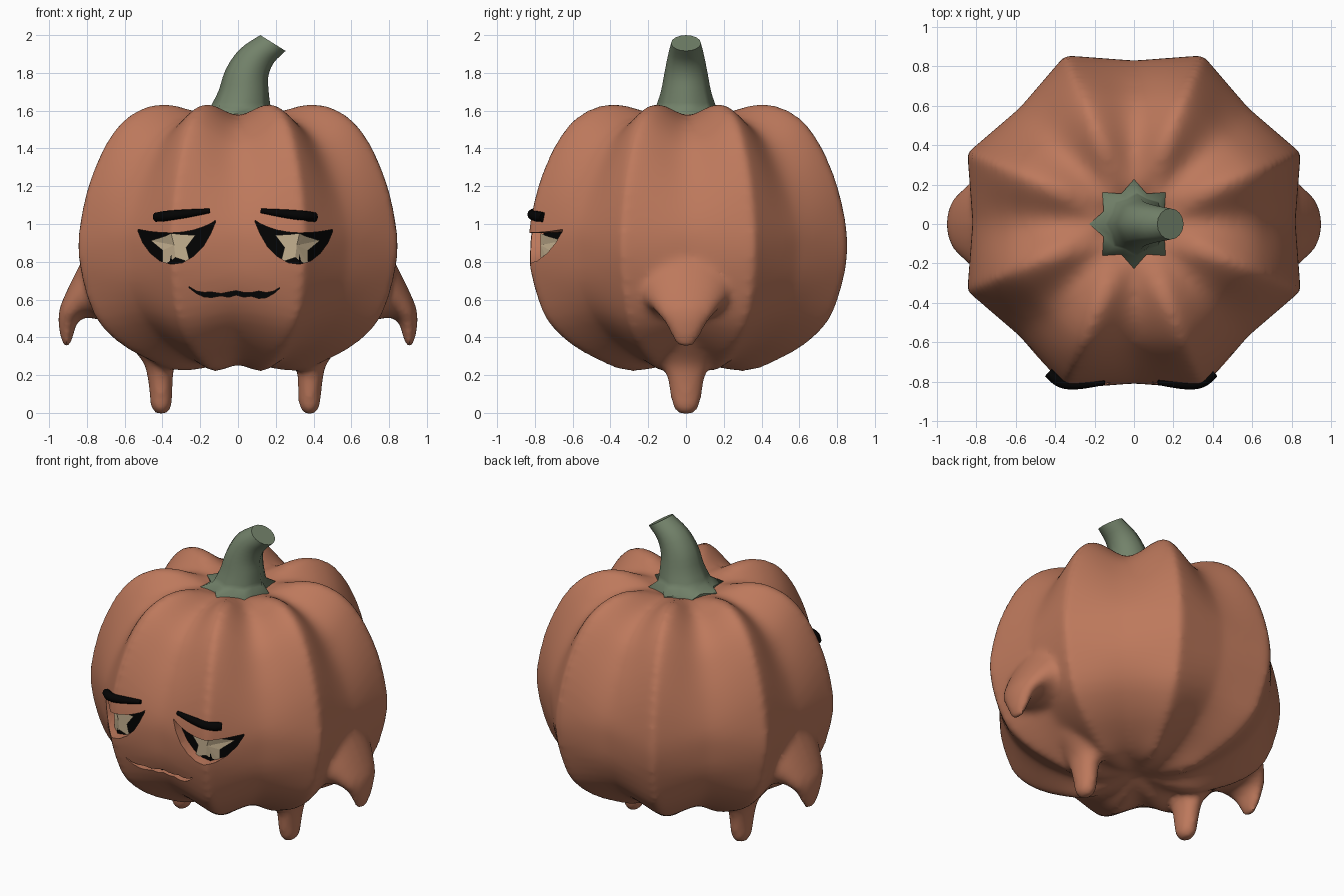
import bpy, bmesh, math
from mathutils import Vector

if "Cube" in bpy.data.objects:
    bpy.data.objects.remove(bpy.data.objects["Cube"])


def material(name, rgb):
    m = bpy.data.materials.new(name)
    m.diffuse_color = (*rgb, 1)
    m.use_nodes = True
    m.node_tree.nodes["Principled BSDF"].inputs["Base Color"].default_value = m.diffuse_color
    return m


ORANGE = material("pumpkin orange", (0.51, 0.19, 0.107))
GREEN = material("stem green", (0.17, 0.223, 0.144))
BLACK = material("black", (0.001, 0.001, 0.001))
TAN = material("pale tan", (0.56, 0.44, 0.28))


def add_mesh(name, verts, faces, mats):
    me = bpy.data.meshes.new(name)
    me.from_pydata(verts, [], faces)
    bm = bmesh.new()
    bm.from_mesh(me)
    bmesh.ops.recalc_face_normals(bm, faces=bm.faces)
    bm.to_mesh(me)
    bm.free()
    for m in mats:
        me.materials.append(m)
    ob = bpy.data.objects.new(name, me)
    bpy.context.collection.objects.link(ob)
    return ob


def loft(name, rings, mats):
    """Skin a list of equal-sized rings and cap both ends."""
    n = len(rings[0])
    faces = [(i * n + j, i * n + (j + 1) % n, (i + 1) * n + (j + 1) % n, (i + 1) * n + j)
             for i in range(len(rings) - 1) for j in range(n)]
    last = (len(rings) - 1) * n
    faces += [tuple(range(n)), tuple(range(last, last + n))]
    return add_mesh(name, [v for r in rings for v in r], faces, mats)


def select(ob):
    bpy.ops.object.select_all(action='DESELECT')
    ob.select_set(True)
    bpy.context.view_layer.objects.active = ob


def smooth(ob, angle=40):
    select(ob)
    bpy.ops.object.shade_smooth_by_angle(angle=math.radians(angle))


def spline(pts, sub):
    """Catmull-Rom refinement of a list of tuples."""
    p = [Vector(q) for q in pts]
    p = [2 * p[0] - p[1]] + p + [2 * p[-1] - p[-2]]
    out = []
    for a, b, c, d in zip(p, p[1:], p[2:], p[3:]):
        for k in range(sub):
            t = k / sub
            out.append(0.5 * (2 * b + (c - a) * t + (2 * a - 5 * b + 4 * c - d) * t * t
                              + (3 * b - a - 3 * c + d) * t ** 3))
    return out + [p[-2]]


# Pumpkin body: eight ridges and valleys, each with a (radius, z) profile
RIDGE = [(.02, 1.5), (.1, 1.53), (.2, 1.575), (.3, 1.61), (.42, 1.637), (.54, 1.617), (.66, 1.547),
         (.76, 1.42), (.845, 1.24), (.895, 1.06), (.917, .88), (.89, .7), (.815, .5), (.685, .37),
         (.52, .28), (.36, .222), (.2, .235), (.02, .29)]
VALLEY = [(.02, 1.5), (.08, 1.53), (.16, 1.57), (.24, 1.577), (.36, 1.562), (.49, 1.515),
          (.61, 1.42), (.7, 1.28), (.765, 1.14), (.81, 1.0), (.82, .88), (.8, .7), (.72, .53),
          (.58, .4), (.42, .31), (.28, .262), (.15, .258), (.02, .29)]
HALF = 8     # columns between a valley and a ridge
ROUND = 0.2  # softness of the ridge
rings = []
for (rr, rz), (vr, vz) in zip(spline(RIDGE, 3), spline(VALLEY, 3)):
    ring = []
    for j in range(16 * HALF):
        k, step = divmod(j, HALF)
        u = step / HALF if k % 2 == 0 else 1 - step / HALF
        s = 1 - (math.hypot(1 - u, ROUND) - ROUND) / (math.hypot(1, ROUND) - ROUND)
        va = math.radians(22.5 * (k if k % 2 == 0 else k + 1))
        ra = math.radians(22.5 * (k + 1 if k % 2 == 0 else k))
        x = (1 - s) * vr * math.cos(va) + s * rr * math.cos(ra)
        y = (1 - s) * vr * math.sin(va) + s * rr * math.sin(ra)
        sz = s * s * (3 - 2 * s)
        ring.append((x, y + 0.01, (1 - sz) * vz + sz * rz))
    rings.append(ring)
body = loft("pumpkin_body", rings, [ORANGE, BLACK])

# Arms and legs, given as sections: outer x z, inner x z, half depth
OFF = -0.014
ARM = [(.78, .9, .6, .5, .27), (.85, .76, .72, .49, .24), (.9, .66, .8, .505, .19),
       (.943, .56, .85, .48, .145), (.952, .48, .865, .43, .1), (.937, .39, .882, .375, .065),
       (.92, .345, .897, .345, .03)]
LEG = [(.58, .38, .2, .38, .22), (.49, .27, .31, .27, .135), (.468, .2, .328, .2, .105),
       (.455, .1, .332, .1, .085), (.448, .03, .338, .03, .07), (.42, -.007, .365, -.007, .035)]


def limb(name, sections, side, off, n=20):
    rings = []
    for ox, oz, ix, iz, h in spline(sections, 3):
        rings.append([(side * ((ox + ix) / 2 + (ox - ix) / 2 * math.cos(a)) + off, h * math.sin(a),
                       (oz + iz) / 2 + (oz - iz) / 2 * math.cos(a))
                      for a in (2 * math.pi * j / n for j in range(n))])
    return loft(name, rings, [ORANGE])


limbs = [limb(n, sec, side, off) for side in (1, -1)
         for n, sec, off in (("arm", ARM, 0), ("leg", LEG, OFF))]

# Melt the limbs into the body
select(body)
for ob in limbs:
    ob.select_set(True)
bpy.ops.object.join()
melt = body.modifiers.new("melt", 'REMESH')
melt.mode, melt.voxel_size = 'VOXEL', 0.02
relax = body.modifiers.new("relax", 'SMOOTH')
relax.factor, relax.iterations = 0.5, 10
for name in ("melt", "relax"):
    bpy.ops.object.modifier_apply(modifier=name)


# Sunken eyes and mouth: cutters made from (x, bottom, top) columns
def eye_back(x):
    return -0.755 + max(0, abs(x) - 0.34) * 1.1


def carve(name, columns, side, back, off):
    rings = [[(side * x + off, -1, b), (side * x + off, -1, t),
              (side * x + off, back(x), t), (side * x + off, back(x), b)] for x, b, t in columns]
    cut = loft(name, rings, [ORANGE, BLACK])
    for f in cut.data.polygons:
        f.material_index = int(all(cut.data.vertices[v].co.y > -0.95 for v in f.vertices))
    cut.hide_render = True
    mod = body.modifiers.new(name, 'BOOLEAN')
    mod.operation, mod.solver, mod.object = 'DIFFERENCE', 'EXACT', cut
    select(body)
    bpy.ops.object.modifier_apply(modifier=name)
    bpy.data.objects.remove(cut)


EYE = [(.105, 1.01, 1.02), (.13, .95, 1.003), (.17, .88, .985), (.22, .83, .968), (.28, .795, .957),
       (.34, .787, .953), (.4, .805, .955), (.45, .845, .96), (.49, .9, .967), (.515, .96, .972)]
MOUTH = [(-.26, .663, .669), (-.22, .632, .645), (-.18, .614, .638), (-.14, .611, .64),
         (-.09, .62, .632), (-.05, .612, .64), (-.01, .624, .647), (.03, .613, .638),
         (.07, .618, .637), (.11, .606, .645), (.15, .61, .637), (.19, .632, .645), (.22, .658, .664)]
for side, label in ((1, "right"), (-1, "left")):
    carve(label + "_eye_cut", EYE, side, eye_back, OFF)
carve("mouth_cut", MOUTH, 1, lambda x: -0.72, 0)
smooth(body)


def lid(x):
    for (x0, _, t0), (x1, _, t1) in zip(EYE, EYE[1:]):
        if x0 <= x <= x1:
            return t0 + (t1 - t0) * (x - x0) / (x1 - x0)
    return 0.95


for side, label in ((1, "right"), (-1, "left")):
    # Star pupil, cut off by the eyelid and bent around the ridge
    star = [(.325, .888)]
    for k in range(10):
        a, r = math.pi / 2 - 0.12 + k * math.pi / 5, (.125, .066)[k % 2]
        x, z = .325 + r * math.cos(a), .888 + r * math.sin(a)
        star.append((x, min(z, lid(x) - .002)))
    add_mesh(label + "_pupil", [(side * x + OFF, eye_back(x) - .014, z) for x, z in star],
             [(0, k, k % 10 + 1) for k in range(1, 11)], [TAN])

    # Eyebrow
    cu = bpy.data.curves.new(label + "_eyebrow", 'CURVE')
    cu.dimensions, cu.bevel_depth, cu.bevel_resolution, cu.use_fill_caps = '3D', .028, 3, True
    sp = cu.splines.new('POLY')
    path = spline([(.135, -.805, 1.07, .45), (.25, -.815, 1.056, .8), (.33, -.812, 1.047, .95),
                   (.38, -.79, 1.041, 1), (.42, -.755, 1.036, .9)], 4)
    sp.points.add(len(path) - 1)
    for p, (x, y, z, r) in zip(sp.points, path):
        p.co, p.radius = (side * x + OFF, y, z, 1), r
    cu.materials.append(BLACK)
    brow = bpy.data.objects.new(label + "_eyebrow", cu)
    bpy.context.collection.objects.link(brow)
    select(brow)
    bpy.ops.object.convert(target='MESH')
    smooth(brow, 50)

# Stem: star-shaped foot, then a bent taper (x, z, radius, point length, tilt)
STEM = [(0, 1.52, .18, .04, 0), (0, 1.583, .187, .04, 0), (.012, 1.615, .147, .014, 0),
        (.03, 1.7, .126, .007, 2), (.048, 1.8, .109, .005, 10), (.1, 1.89, .093, .003, 23),
        (.185, 1.958, .079, 0, 32)]
rings = []
for x, z, r, tip, tilt in STEM[:2] + [tuple(v) for v in spline(STEM[2:], 3)]:
    ring = []
    for j in range(16):
        a, t = j * math.pi / 8, math.radians(tilt)
        q = r + (tip if j % 2 == 0 else -tip / 2)
        ring.append((x + q * math.cos(a) * math.cos(t), q * math.sin(a),
                     z - q * math.cos(a) * math.sin(t)))
    rings.append(ring)
smooth(loft("stem", rings, [GREEN]), 60)
